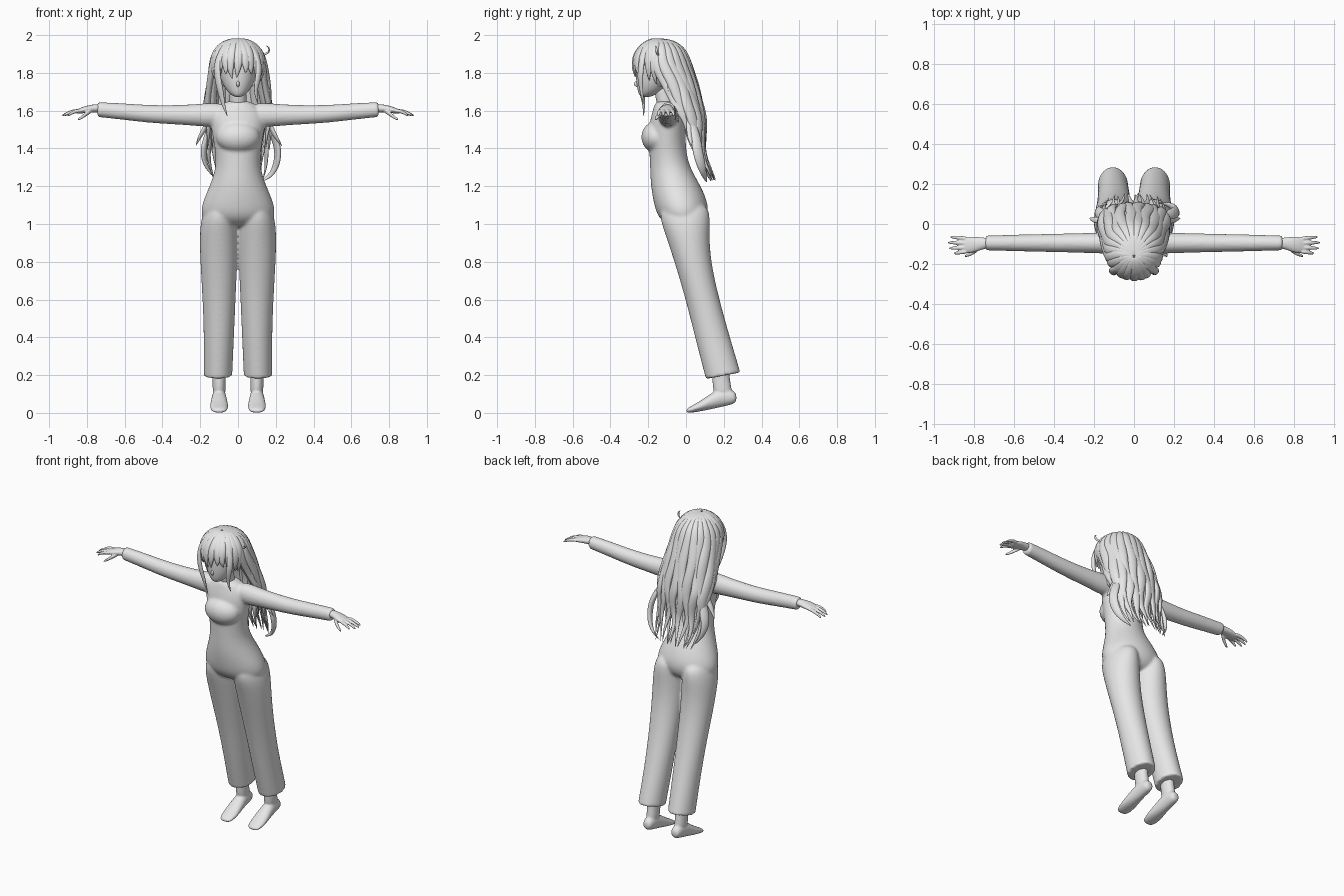
import bpy, bmesh, math, random
from mathutils import Vector

random.seed(4)
if "Cube" in bpy.data.objects:
    bpy.data.objects.remove(bpy.data.objects["Cube"])

GREY = (0.8, 0.8, 0.8, 1)
mat = bpy.data.materials.new("light_grey")
mat.use_nodes = True
mat.diffuse_color = GREY
mat.node_tree.nodes["Principled BSDF"].inputs["Base Color"].default_value = GREY


def loft(bm, rings, sides=16, sharp_ends=()):
    """Skin a closed tube over (centre, u, v) ellipses; crease the listed end rings."""
    crease = bm.edges.layers.float.get("crease_edge") or bm.edges.layers.float.new("crease_edge")
    loops = []
    for c, u, v in rings:
        angles = [math.tau * i / sides for i in range(sides)]
        loops.append([bm.verts.new(Vector(c) + Vector(u) * math.cos(a) + Vector(v) * math.sin(a))
                      for a in angles])
    for a, b in zip(loops, loops[1:]):
        for i in range(sides):
            j = (i + 1) % sides
            bm.faces.new((a[i], a[j], b[j], b[i]))
    bm.faces.new(loops[0][::-1])
    bm.faces.new(loops[-1])
    for end in sharp_ends:
        for i in range(sides):
            bm.edges.get((loops[end][i], loops[end][i - 1]))[crease] = 1


def finish(name, bm, subdiv=2, voxel=0, smooth=0, mirror=False):
    bmesh.ops.recalc_face_normals(bm, faces=bm.faces)
    me = bpy.data.meshes.new(name)
    bm.to_mesh(me)
    bm.free()
    me.materials.append(mat)
    me.polygons.foreach_set("use_smooth", [True] * len(me.polygons))
    ob = bpy.data.objects.new(name, me)
    bpy.context.collection.objects.link(ob)
    if subdiv:
        m = ob.modifiers.new("round", "SUBSURF")
        m.levels = m.render_levels = subdiv
    if voxel:
        m = ob.modifiers.new("merge", "REMESH")
        m.mode, m.voxel_size, m.use_smooth_shade = "VOXEL", voxel, True
    if smooth:
        m = ob.modifiers.new("relax", "SMOOTH")
        m.factor, m.iterations = 0.5, smooth
    if mirror:
        ob.modifiers.new("mirror", "MIRROR")
    return ob


def level(z, half, front, back, x=0, tilt=0):
    """Ring across the body at height z, from its front to its back."""
    r = (back - front) / 2
    return (x, (front + back) / 2, z), (half, 0, 0), (0, r, r * tilt)


def across(x, y, z, ry, rz):
    """Ring around the arm at distance x."""
    return (x, y, z), (0, ry, 0), (0, 0, rz)


def ball(bm, centre, scale):
    vs = bmesh.ops.create_uvsphere(bm, u_segments=24, v_segments=16, radius=1)["verts"]
    bmesh.ops.scale(bm, vec=scale, verts=vs)
    bmesh.ops.translate(bm, vec=centre, verts=vs)
    return vs


# Clothed body: torso, bust, trouser legs and sleeves merged into one skin
bm = bmesh.new()
loft(bm, [level(*r) for r in [
    (0.98, .14, -.08, .07), (1.03, .2, -.15, .115), (1.1, .2, -.172, .125),
    (1.2, .153, -.19, .083), (1.3, .117, -.192, .02), (1.4, .124, -.197, 0),
    (1.5, .145, -.2, 0), (1.57, .15, -.187, -.005), (1.62, .115, -.172, -.03),
    (1.655, .06, -.16, -.055)]])
ball(bm, (0, -.155, 1.46), (.118, .082, .085))
for s in (1, -1):
    loft(bm, [level(z, h, f, b, s * x, t) for z, h, f, b, x, t in [
        (.197, .077, .103, .29, .106, .19), (.4, .081, .048, .232, .101, .1),
        (.6, .089, -.003, .178, .1, 0), (.8, .1, -.063, .133, .102, 0),
        (.95, .104, -.113, .125, .102, 0), (1.04, .095, -.145, .132, .1, 0),
        (1.12, .07, -.13, .11, .09, 0)]], sharp_ends=[0])
    loft(bm, [across(s * x, y, z, ry, rz) for x, y, z, ry, rz in [
        (.06, -.095, 1.58, .055, .06), (.15, -.095, 1.577, .055, .067),
        (.25, -.095, 1.577, .05, .055), (.45, -.095, 1.58, .046, .048),
        (.6, -.095, 1.595, .042, .045), (.745, -.095, 1.606, .038, .04)]], sharp_ends=[-1])
finish("clothed_body", bm, voxel=.009, smooth=4)

# Feet
bm = bmesh.new()
loft(bm, [((x, y, (lo + hi) / 2), (w, 0, 0), (0, 0, (hi - lo) / 2)) for y, x, w, lo, hi in [
    (0, .1, .03, 0, .02), (.025, .1, .046, 0, .035), (.08, .1, .05, .008, .066),
    (.14, .1, .043, .02, .11), (.2, .1, .037, .033, .14), (.25, .1, .033, .045, .12),
    (.268, .1, .02, .06, .1)]])
loft(bm, [level(.08, .034, .15, .25, .1), level(.14, .035, .14, .24, .1),
          level(.2, .036, .138, .23, .1), level(.27, .042, .13, .23, .1)])
finish("feet", bm, voxel=.006, smooth=4, mirror=True)

# Hands: palm, four fingers and a thumb
bm = bmesh.new()
loft(bm, [across(*r) for r in [
    (.72, -.095, 1.613, .026, .024), (.765, -.098, 1.612, .031, .022),
    (.81, -.104, 1.606, .043, .019), (.845, -.106, 1.597, .04, .014),
    (.86, -.106, 1.594, .03, .01)]])
for y, tip_x, tip_y in [(-.074, .925, -.064), (-.095, .935, -.093),
                        (-.117, .93, -.122), (-.137, .905, -.147)]:
    root, tip = Vector((.83, y, 1.599)), Vector((tip_x, tip_y, 1.57))
    loft(bm, [across(*root.lerp(tip, t) + Vector((0, 0, .012 * math.sin(math.pi * t))), r, r)
              for t, r in [(0, .011), (.4, .0115), (.8, .0095), (1, .005)]], 8)
loft(bm, [across(*r) for r in [
    (.765, -.11, 1.608, .014, .014), (.8, -.139, 1.585, .014, .014),
    (.83, -.155, 1.563, .011, .011), (.852, -.162, 1.55, .005, .005)]], 8)
finish("hands", bm, voxel=.004, smooth=3, mirror=True)

# Neck, head and nose
bm = bmesh.new()
loft(bm, [level(1.6, .05, -.15, -.05), level(1.66, .044, -.16, -.07),
          level(1.78, .045, -.18, -.09)])
loft(bm, [level(*r) for r in [
    (1.672, .015, -.235, -.19), (1.682, .036, -.248, -.165), (1.705, .061, -.257, -.12),
    (1.745, .085, -.265, -.07), (1.79, .1, -.268, -.03), (1.85, .117, -.268, -.01),
    (1.92, .11, -.25, -.02), (1.97, .06, -.2, -.07)]])
ball(bm, (0, -.258, 1.742), (.009, .018, .016))
finish("head", bm)

# Hair cap, opened around the face
SKULL, SIZE = Vector((0, -.13, 1.84)), Vector((.14, .145, .146))
bm = bmesh.new()
ball(bm, SKULL, SIZE * .94)
bmesh.ops.delete(bm, context="VERTS", geom=[
    v for v in bm.verts if v.co.z < 1.86 and v.co.y < -.17 or v.co.z < 1.72])
finish("hair_cap", bm, 1)

CROWN = Vector((0, -.165, 1.98))


def on_skull(phi, lat, s=1):
    """Point on the skull; phi runs from the back, lat from the widest line."""
    return SKULL + Vector((SIZE.x * math.cos(lat) * math.sin(phi),
                           SIZE.y * math.cos(lat) * math.cos(phi),
                           SIZE.z * math.sin(lat))) * s


def lock(bm, points, width, depth):
    """Flat tapered lock of hair lying along the points."""
    points = [Vector(p) for p in points]
    rings, last = [], len(points) - 1
    for i, p in enumerate(points):
        tangent = (points[min(i + 1, last)] - points[max(i - 1, 0)]).normalized()
        fall = min(1, max(0, (1.8 - p.z) / .5))
        out = p - Vector((0, -.13 + .12 * fall, min(p.z, SKULL.z)))
        side = tangent.cross(out).normalized()
        out = side.cross(tangent).normalized()
        t = i / last
        k = min(1, .3 + 2.4 * t, .05 + 2.6 * (1 - t))
        rings.append((p, side * width * k, out * depth * k))
    loft(bm, rings, 6)


# Long wavy back hair in two layers; each row is height, centre y and radii
CURTAIN = [(1.74, -.06, .15, .112), (1.64, -.03, .166, .108), (1.55, .025, .168, .07),
           (1.47, .035, .165, .06), (1.39, .045, .16, .046), (1.31, .078, .15, .044),
           (1.23, .12, .135, .04)]
for name, count, s in [("back_hair", 14, 1), ("back_hair_underlayer", 11, .84)]:
    bm = bmesh.new()
    for i in range(count):
        f = 2 * i / (count - 1) - 1
        phi = f * math.radians(106)
        phase = i * 2.1 + random.uniform(0, 1)
        pts = [CROWN] + [on_skull(phi, math.radians(a), s) for a in (62, 32, 4)]
        rows = len(CURTAIN) - (random.choice((0, 0, 1)) if abs(f) < .75 else 2)
        for k, (z, cy, rx, ry) in enumerate(CURTAIN[:rows]):
            wave = phi + .11 * math.sin(1.7 * k + phase)
            swell = s * (1 + .05 * math.cos(1.7 * k + phase))
            pts.append((rx * swell * math.sin(wave), cy + ry * swell * math.cos(wave),
                        z + random.uniform(-.012, .012)))
        lock(bm, pts, .036, .021)
    finish(name, bm)

# Fringe swept from the crown over the forehead
bm = bmesh.new()
for i in range(11):
    f = i / 5 - 1
    phi = math.pi + f * math.radians(74)
    tip = math.radians(random.choice((-12, -20, -26)) - 16 * abs(f))
    lats = [math.radians(62), math.radians(36), math.radians(14), tip * .4, tip]
    pts = [CROWN] + [on_skull(phi + .05 * math.sin(i * 2 + k), a, 1 + .012 * k)
                     for k, a in enumerate(lats)]
    lock(bm, pts, .031, .018)
finish("fringe", bm)

# Loose locks: temples, outer curls by the waist and a small flick
bm = bmesh.new()
lock(bm, [CROWN, (-.07, -.22, 1.95), (-.115, -.235, 1.86), (-.108, -.245, 1.77),
          (-.09, -.232, 1.69), (-.078, -.222, 1.63), (-.054, -.225, 1.565)], .024, .015)
lock(bm, [CROWN, (.07, -.22, 1.95), (.115, -.235, 1.86), (.108, -.245, 1.77),
          (.088, -.235, 1.7), (.108, -.225, 1.63)], .022, .015)
for s in (1, -1):
    lock(bm, [(s * .13, -.1, 1.8), (s * .16, -.08, 1.72), (s * .15, -.06, 1.65),
              (s * .18, -.05, 1.6), (s * .15, -.04, 1.53)], .028, .018)
lock(bm, [(.14, -.02, 1.65), (.15, .03, 1.54), (.19, .05, 1.47), (.215, .06, 1.39),
          (.205, .08, 1.31), (.17, .1, 1.25), (.11, .11, 1.22)], .034, .02)
lock(bm, [(.14, 0, 1.62), (.17, .02, 1.52), (.2, .02, 1.46), (.235, .03, 1.41)], .022, .014)
lock(bm, [(-.13, -.02, 1.65), (-.14, .03, 1.54), (-.16, .05, 1.46), (-.185, .06, 1.39),
          (-.175, .08, 1.31), (-.13, .1, 1.25)], .034, .02)
lock(bm, [(-.14, 0, 1.62), (-.165, .02, 1.52), (-.2, .02, 1.47), (-.225, .03, 1.41)], .022, .014)
lock(bm, [(.12, -.14, 1.89), (.145, -.15, 1.9), (.166, -.155, 1.91), (.165, -.16, 1.935),
          (.148, -.16, 1.945)], .01, .007)
finish("loose_locks", bm)
